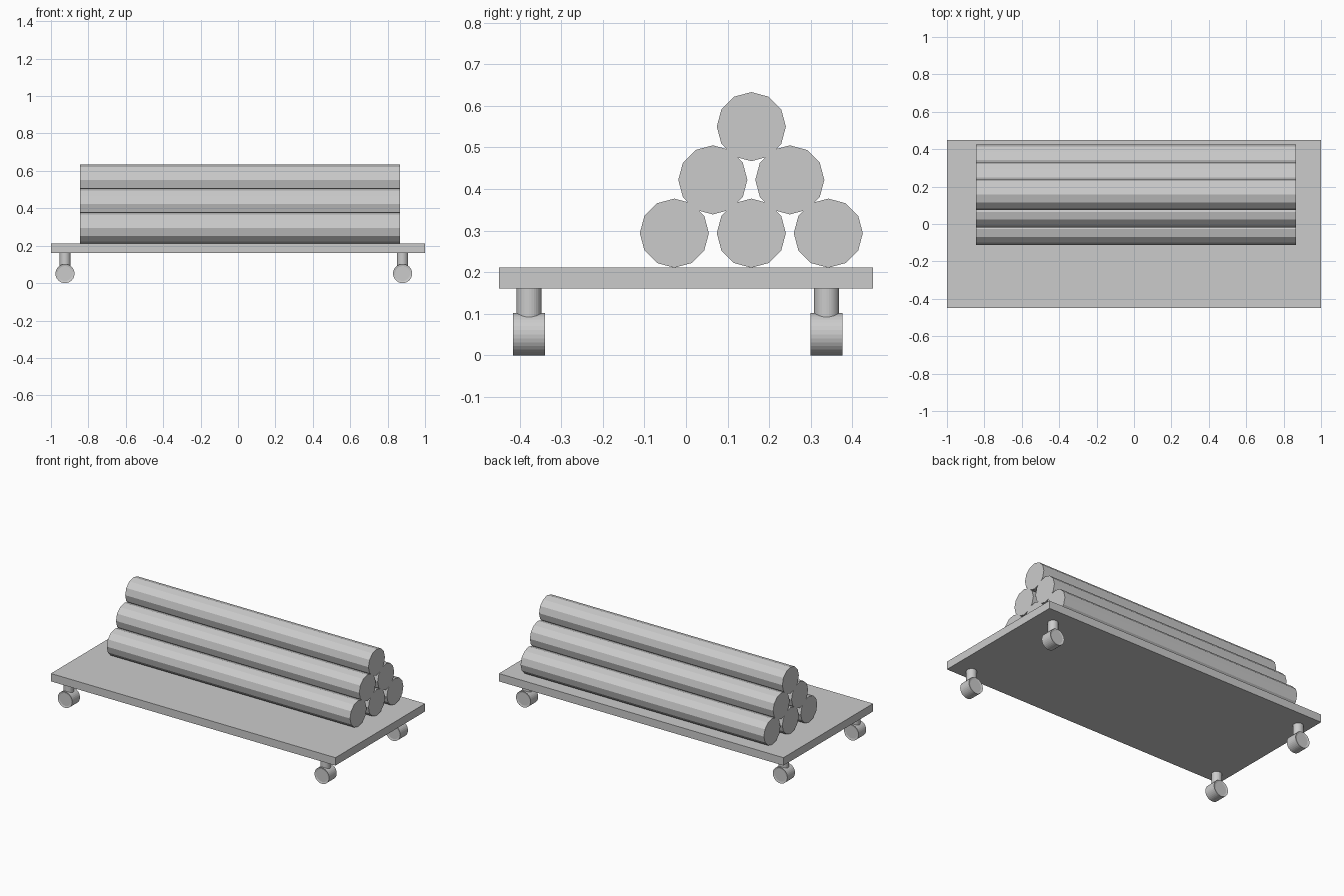
import bpy, bmesh, math
from mathutils import Matrix

if "Cube" in bpy.data.objects:
    bpy.data.objects.remove(bpy.data.objects["Cube"])

grey = bpy.data.materials.new("plain grey")
grey.diffuse_color = (0.6, 0.6, 0.6, 1)
grey.use_nodes = True
grey.node_tree.nodes["Principled BSDF"].inputs["Base Color"].default_value = grey.diffuse_color


def make(name, bm):
    bmesh.ops.recalc_face_normals(bm, faces=bm.faces)
    me = bpy.data.meshes.new(name)
    bm.to_mesh(me)
    bm.free()
    me.materials.append(grey)
    ob = bpy.data.objects.new(name, me)
    bpy.context.collection.objects.link(ob)
    return ob


def cylinder(name, centre, radius, length, axis, sides, dish=0):
    bm = bmesh.new()
    bmesh.ops.create_cone(bm, cap_ends=True, segments=sides,
                          radius1=radius, radius2=radius, depth=length)
    if dish:  # shallow dished hub in both end faces
        caps = [f for f in bm.faces if abs(f.normal.z) > 0.9]
        bmesh.ops.inset_individual(bm, faces=caps, thickness=radius * 0.22, depth=-dish)
    turn = {"x": Matrix.Rotation(math.pi / 2, 4, "Y"),
            "y": Matrix.Rotation(math.pi / 2, 4, "X"),
            "z": Matrix.Identity(4)}[axis]
    bmesh.ops.transform(bm, matrix=Matrix.Translation(centre) @ turn, verts=bm.verts)
    return make(name, bm)


# flat deck
bm = bmesh.new()
bmesh.ops.create_cube(bm, size=1)
bmesh.ops.transform(bm, verts=bm.verts,
                    matrix=Matrix.Translation((0, 0, 0.186)) @ Matrix.Diagonal((2, 0.9, 0.05, 1)))
make("deck", bm)

# pyramid of low-poly logs: 3, 2, 1
for row in range(3):
    for i in range(3 - row):
        y = 0.157 + 0.185 * (i - (2 - row) / 2)
        cylinder(f"log_{row}_{i}", (0.01, y, 0.294 + 0.128 * row), 0.083, 1.71, "x", 12)

# casters: upright stem and wheel at each corner
for x in (-0.925, 0.88):
    for y in (-0.377, 0.338):
        cylinder("caster_stem", (x, y, 0.115), 0.03, 0.1, "z", 32)
        cylinder("caster_wheel", (x, y, 0.051), 0.051, 0.077, "y", 32, 0.003)
